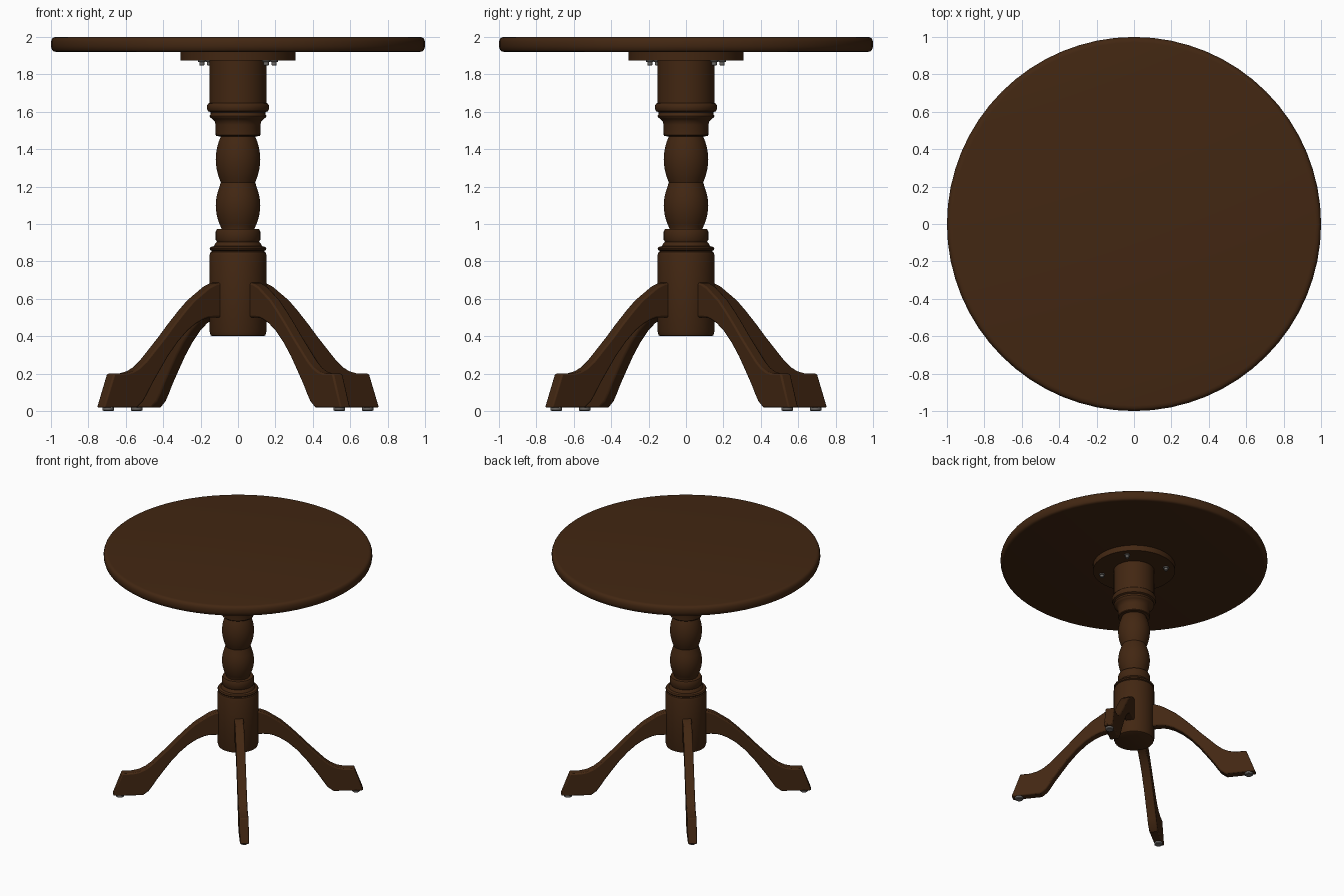
import bpy, bmesh, math
from mathutils import Matrix

if "Cube" in bpy.data.objects:
    bpy.data.objects.remove(bpy.data.objects["Cube"])


def material(name, col):
    m = bpy.data.materials.new(name)
    m.diffuse_color = (*col, 1)
    m.use_nodes = True
    m.node_tree.nodes["Principled BSDF"].inputs["Base Color"].default_value = m.diffuse_color
    return m


WOOD = material("dark brown wood", (0.055, 0.02, 0.006))
METAL = material("grey metal", (0.16, 0.15, 0.14))
LEG_ANGLE = math.radians(38)


def finish(name, bm, mat, bevel=0):
    bmesh.ops.recalc_face_normals(bm, faces=bm.faces[:])
    me = bpy.data.meshes.new(name)
    bm.to_mesh(me)
    bm.free()
    me.materials.append(mat)
    ob = bpy.data.objects.new(name, me)
    bpy.context.collection.objects.link(ob)
    if bevel:
        mod = ob.modifiers.new("soft edges", 'BEVEL')
        mod.width, mod.segments = bevel, 2
        mod.limit_method, mod.angle_limit = 'ANGLE', math.radians(40)
    bpy.ops.object.select_all(action='DESELECT')
    ob.select_set(True)
    bpy.context.view_layer.objects.active = ob
    bpy.ops.object.shade_smooth_by_angle(angle=math.radians(35))
    return ob


def lathe(name, profile, mat, seg=48, at=(0, 0)):
    """Turn an (r, z) profile around z and cap both ends."""
    bm = bmesh.new()
    rings = []
    for r, z in profile:
        rings.append([bm.verts.new((at[0] + r * math.cos(2 * math.pi * i / seg),
                                    at[1] + r * math.sin(2 * math.pi * i / seg), z))
                      for i in range(seg)])
    for a, b in zip(rings, rings[1:]):
        for i in range(seg):
            j = (i + 1) % seg
            bm.faces.new((a[i], a[j], b[j], b[i]))
    bm.faces.new(rings[0])
    bm.faces.new(rings[-1])
    return finish(name, bm, mat)


def ball(z0, z1, r_end, r_mid, n=10):
    """Barrel-shaped bead between two heights."""
    return [(r_end + (r_mid - r_end) * math.sin(math.pi * i / n) ** 0.85,
             z0 + (z1 - z0) * i / n) for i in range(n + 1)]


# Round top with softened rim
lathe("table_top", [(0.97, 1.92), (0.985, 1.922), (0.994, 1.93), (1.0, 1.95), (1.0, 1.975),
                    (0.994, 1.99), (0.985, 1.998), (0.97, 2.0)], WOOD, 64)

# Mounting plate below the top
lathe("mounting_plate", [(0.308, 1.875), (0.308, 1.922)], WOOD, 48)

# Turned column
column = [(0.135, 0.40), (0.146, 0.405), (0.152, 0.425), (0.152, 0.835), (0.147, 0.85),
          (0.137, 0.855), (0.148, 0.86), (0.152, 0.868), (0.146, 0.877), (0.128, 0.882),
          (0.124, 0.892), (0.113, 0.905), (0.119, 0.915), (0.119, 0.96), (0.113, 0.972),
          (0.088, 0.974)]
column += ball(0.976, 1.223, 0.088, 0.119)[:-1]
column += ball(1.223, 1.468, 0.092, 0.119)
column += [(0.115, 1.47), (0.119, 1.475), (0.12, 1.53), (0.125, 1.55), (0.138, 1.562),
           (0.149, 1.57), (0.152, 1.578), (0.146, 1.588), (0.146, 1.597), (0.16, 1.603),
           (0.166, 1.615), (0.166, 1.632), (0.16, 1.643), (0.152, 1.647), (0.152, 1.88)]
lathe("turned_column", column, WOOD, 48)

# Curved leg: matching upper and lower outline points (radius, height)
upper = [(0.10, 0.69), (0.165, 0.685), (0.215, 0.665), (0.26, 0.635), (0.32, 0.595),
         (0.38, 0.54), (0.45, 0.47), (0.52, 0.395), (0.585, 0.33), (0.645, 0.27), (0.69, 0.235),
         (0.737, 0.212), (0.79, 0.2), (0.866, 0.2)]
lower = [(0.10, 0.50), (0.185, 0.5), (0.225, 0.498), (0.26, 0.488), (0.31, 0.465),
         (0.37, 0.425), (0.435, 0.365), (0.50, 0.29), (0.555, 0.215), (0.605, 0.145), (0.64, 0.09),
         (0.668, 0.05), (0.71, 0.018), (0.934, 0.018)]
HALF = 0.034

for k in range(4):
    ang = LEG_ANGLE + k * math.pi / 2
    bm = bmesh.new()
    rows = [[bm.verts.new(p) for p in ((u[0], -HALF, u[1]), (u[0], HALF, u[1]),
                                       (l[0], HALF, l[1]), (l[0], -HALF, l[1]))]
            for u, l in zip(upper, lower)]
    for a, b in zip(rows, rows[1:]):
        for i in range(4):
            j = (i + 1) % 4
            bm.faces.new((a[i], a[j], b[j], b[i]))
    bm.faces.new(rows[0])
    bm.faces.new(rows[-1])
    bmesh.ops.rotate(bm, verts=bm.verts[:], matrix=Matrix.Rotation(ang, 3, 'Z'))
    finish(f"leg_{k + 1}", bm, WOOD, 0.009)

    # Glide under the foot
    c, s = math.cos(ang), math.sin(ang)
    lathe(f"foot_glide_{k + 1}", [(0.025, 0), (0.031, 0.005), (0.031, 0.022)], METAL, 20,
          (0.88 * c, 0.88 * s))

    # Bolt head and washer under the mounting plate
    lathe(f"plate_bolt_{k + 1}", [(0.010, 1.847), (0.014, 1.85), (0.014, 1.866), (0.022, 1.868),
                                  (0.022, 1.878)], METAL, 12, (0.245 * c, 0.245 * s))
